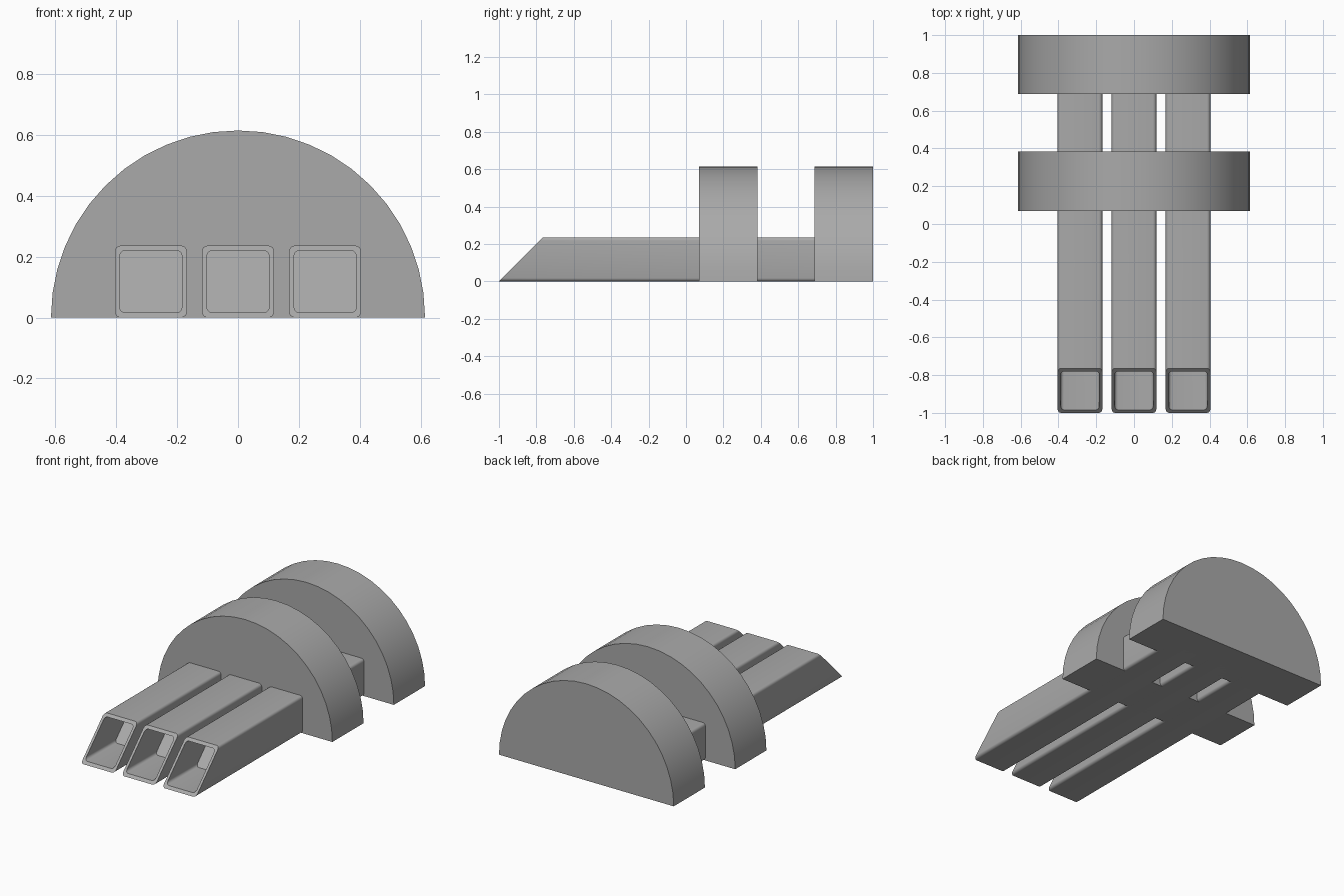
import bpy, bmesh
from math import sin, cos, pi, radians

cube = bpy.data.objects.get("Cube")
if cube:
    bpy.data.objects.remove(cube, do_unlink=True)

GREY = (0.4, 0.4, 0.4)
mat = bpy.data.materials.new("plain grey")
mat.use_nodes = True
mat.diffuse_color = (*GREY, 1)
mat.node_tree.nodes["Principled BSDF"].inputs["Base Color"].default_value = (*GREY, 1)


def finish(name, bm, angle):
    """Turn a bmesh into a named object, smooth below the given angle."""
    bmesh.ops.recalc_face_normals(bm, faces=bm.faces)
    mesh = bpy.data.meshes.new(name)
    bm.to_mesh(mesh)
    bm.free()
    mesh.materials.append(mat)
    obj = bpy.data.objects.new(name, mesh)
    bpy.context.collection.objects.link(obj)
    bpy.ops.object.select_all(action="DESELECT")
    obj.select_set(True)
    bpy.context.view_layer.objects.active = obj
    bpy.ops.object.shade_smooth_by_angle(angle=radians(angle))
    return obj


def rounded_square(half, radius, steps=4):
    """Outline of a rounded square as (x, z) points around its centre."""
    points = []
    for quarter in range(4):
        middle = pi / 4 + quarter * pi / 2
        cx = (half - radius) * (1 if cos(middle) > 0 else -1)
        cz = (half - radius) * (1 if sin(middle) > 0 else -1)
        for i in range(steps + 1):
            a = (quarter + i / steps) * pi / 2
            points.append((cx + radius * cos(a), cz + radius * sin(a)))
    return points


def half_disc(name, y_front, y_back, radius=0.614, steps=24):
    bm = bmesh.new()
    arc = [bm.verts.new((radius * cos(pi * i / steps), y_front, radius * sin(pi * i / steps)))
           for i in range(steps + 1)]
    face = bm.faces.new(arc)
    result = bmesh.ops.extrude_face_region(bm, geom=[face])
    moved = [v for v in result["geom"] if isinstance(v, bmesh.types.BMVert)]
    bmesh.ops.translate(bm, verts=moved, vec=(0, y_back - y_front, 0))
    return finish(name, bm, 30)


def tube(name, x, size=0.236, wall=0.016, depth=0.3, y_back=0.8):
    """Square bar with a slanted mouth and a hollow ending in a slanted wall."""
    bm = bmesh.new()
    half = size / 2
    outer = rounded_square(half, 0.018)
    inner = rounded_square(half - wall, 0.018)

    def ring(outline, y, slant):
        return [bm.verts.new((x + px, y + slant * (pz + half), pz + half)) for px, pz in outline]

    rings = [ring(outer, y_back, 0), ring(outer, -1, 1),
             ring(inner, -1, 1), ring(inner, -1 + depth, 1)]
    for a, b in zip(rings, rings[1:]):
        for i in range(len(a)):
            j = (i + 1) % len(a)
            bm.faces.new((a[i], a[j], b[j], b[i]))
    bm.faces.new(rings[0])
    bm.faces.new(rings[-1])
    return finish(name, bm, 30)


# Two half-round blocks standing on their flat sides
half_disc("front_half_disc", 0.07, 0.383)
half_disc("rear_half_disc", 0.687, 1.0)

# Three parallel tubes running through the blocks
for side, x in (("right", -0.286), ("middle", 0), ("left", 0.286)):
    tube(side + "_tube", x)
